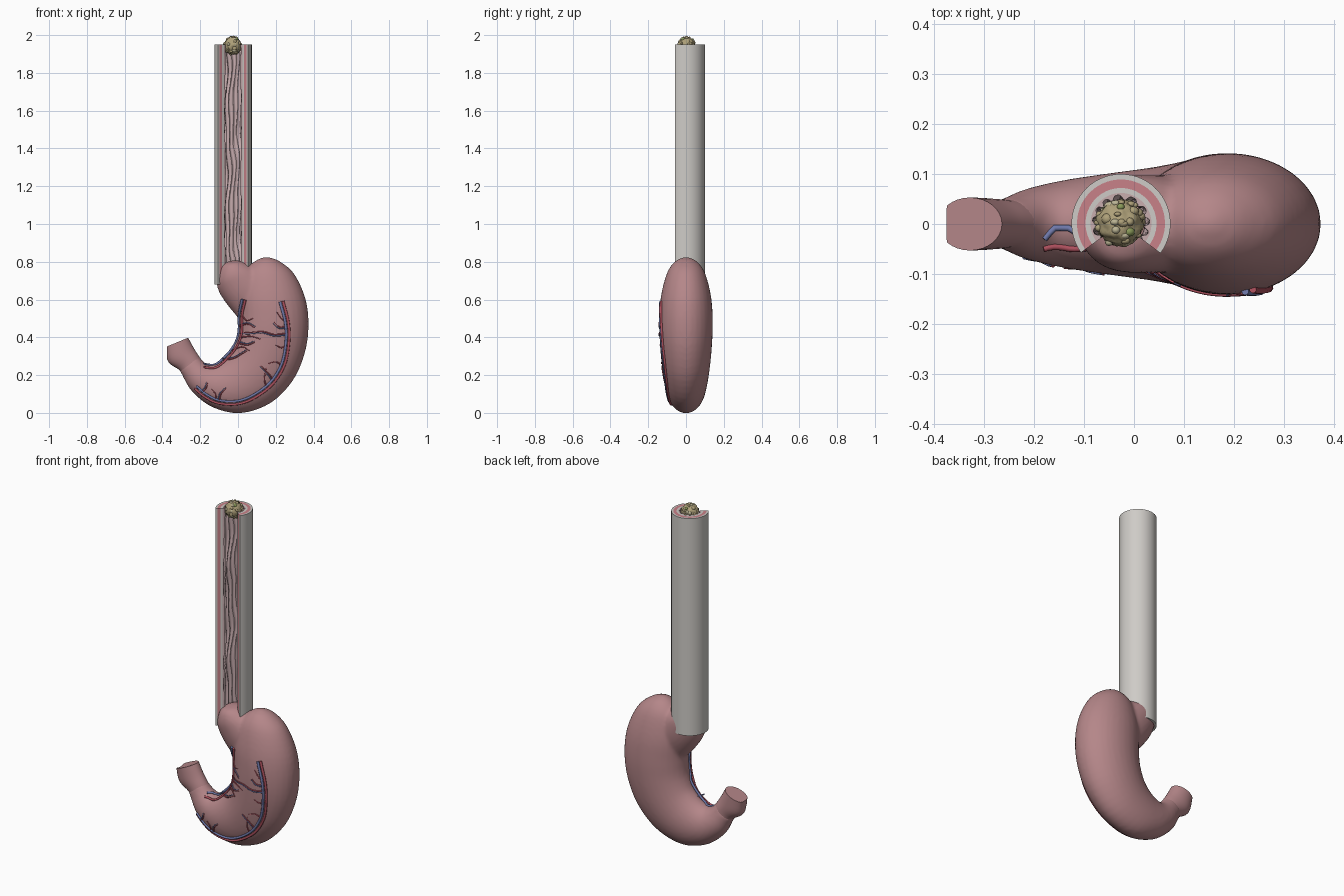
import bpy, bmesh, math, random
from mathutils import Vector, noise
from mathutils.bvhtree import BVHTree

if "Cube" in bpy.data.objects:
    bpy.data.objects.remove(bpy.data.objects["Cube"])

random.seed(4)


def mat(name, r, g, b):
    m = bpy.data.materials.new(name)
    m.diffuse_color = (r, g, b, 1)
    m.use_nodes = True
    m.node_tree.nodes["Principled BSDF"].inputs["Base Color"].default_value = m.diffuse_color
    return m


PINK = mat("stomach_pink", 0.46, 0.24, 0.25)
SEROSA = mat("pale_wall", 0.62, 0.60, 0.57)
MUSCLE = mat("muscle", 0.58, 0.22, 0.25)
MUCOSA = mat("mucosa", 0.58, 0.42, 0.43)
RED = mat("artery", 0.42, 0.08, 0.11)
BLUE = mat("vein", 0.16, 0.19, 0.40)
FOOD = mat("food", 0.42, 0.35, 0.19)
FOOD2 = mat("food_bits", 0.50, 0.46, 0.30)
GREEN = mat("food_green", 0.25, 0.32, 0.10)


def add(name, bm, *mats, angle=40):
    bmesh.ops.recalc_face_normals(bm, faces=bm.faces)
    me = bpy.data.meshes.new(name)
    bm.to_mesh(me)
    bm.free()
    for m in mats:
        me.materials.append(m)
    ob = bpy.data.objects.new(name, me)
    bpy.context.collection.objects.link(ob)
    bpy.ops.object.select_all(action='DESELECT')
    ob.select_set(True)
    bpy.context.view_layer.objects.active = ob
    bpy.ops.object.shade_smooth_by_angle(angle=math.radians(angle))
    return ob


def smooth_path(pts, n):
    """Catmull-Rom resampling of tuples of any length."""
    v = [Vector(p) for p in pts]
    v = [2 * v[0] - v[1]] + v + [2 * v[-1] - v[-2]]
    out = []
    for i in range(1, len(v) - 2):
        a, b, c, d = v[i - 1:i + 3]
        for k in range(n):
            t = k / n
            out.append(0.5 * (2 * b + (c - a) * t + (2 * a - 5 * b + 4 * c - d) * t * t
                              + (3 * b - a - 3 * c + d) * t ** 3))
    return out + [v[-2]]


def loft(bm, sections, n=4, sides=32):
    """Sections: inner x, z, outer x, z, half depth; elliptical rings."""
    rings = []
    for xl, zl, xr, zr, d in smooth_path(sections, n):
        ring = []
        for k in range(sides):
            a = 2 * math.pi * k / sides
            t = 0.5 + 0.5 * math.cos(a)
            x = xl + (xr - xl) * t
            ring.append(bm.verts.new((max(x, -0.375), d * math.sin(a), zl + (zr - zl) * t)))
        rings.append(ring)
    for p, q in zip(rings, rings[1:]):
        for k in range(sides):
            j = (k + 1) % sides
            bm.faces.new((p[k], p[j], q[j], q[k]))
    bm.faces.new(rings[0])
    bm.faces.new(rings[-1][::-1])


# Stomach: main bag and the rounded entrance, fused by a remesh
bm = bmesh.new()
loft(bm, [(.135, .825, .165, .825, .012), (.085, .80, .225, .80, .06), (.03, .74, .298, .735, .102),
          (.0, .62, .356, .61, .133), (.0, .50, .374, .47, .142), (-.006, .41, .355, .32, .138),
          (-.03, .34, .29, .17, .128), (-.06, .30, .17, .05, .115), (-.10, .268, .01, -.002, .102),
          (-.14, .252, -.14, .032, .088), (-.17, .26, -.245, .115, .072),
          (-.195, .285, -.292, .195, .055), (-.215, .31, -.31, .225, .048)])
loft(bm, [(-.05, .803, -.02, .808, .015), (-.093, .775, .025, .803, .07), (-.113, .70, .07, .785, .094),
          (-.10, .64, .13, .75, .098), (-.055, .57, .20, .68, .095), (.02, .48, .28, .58, .08)])
stomach = add("stomach", bm, PINK, angle=180)
m = stomach.modifiers.new("fuse", 'REMESH')
m.mode = 'VOXEL'
m.voxel_size = 0.009
m.use_smooth_shade = True
m = stomach.modifiers.new("soften", 'SMOOTH')
m.factor = 0.5
m.iterations = 8

# Outlet stub with crisp cut end
bm = bmesh.new()
loft(bm, [(-.19, .275, -.285, .18, .05), (-.212, .308, -.308, .225, .049),
          (-.235, .345, -.368, .268, .052), (-.264, .398, -.392, .345, .053)])
add("outlet", bm, PINK)

# Gullet wall: nested layers with an open wedge at the front
CX, Z0, Z1 = -0.026, 0.68, 1.95


def wall_layer(name, outer, inner, material, folds=0.0, na=40, nz=2):
    bm = bmesh.new()
    a0, a1 = math.radians(-37), math.radians(216)
    grid = []
    for i in range(nz):
        z = Z0 + (Z1 - Z0) * i / (nz - 1)
        row = []
        for k in range(na + 1):
            a = a0 + (a1 - a0) * k / na
            w = 0.16 * math.sin(z * 11) + 0.10 * math.sin(z * 23 + 2 * a)
            ri = inner - folds * (0.5 + 0.5 * math.cos(13 * (a + w))) ** 2
            row.append([bm.verts.new((CX + r * math.cos(a), 0.001 + r * math.sin(a), z))
                        for r in (outer, ri)])
        grid.append(row)
    for p, q in zip(grid, grid[1:]):
        for k in range(na):
            for s in (0, 1):
                bm.faces.new((p[k][s], p[k + 1][s], q[k + 1][s], q[k][s]))
        for k in (0, na):
            bm.faces.new((p[k][0], p[k][1], q[k][1], q[k][0]))
    for row in (grid[0], grid[-1]):
        for k in range(na):
            bm.faces.new((row[k][0], row[k + 1][0], row[k + 1][1], row[k][1]))
    add(name, bm, material)


wall_layer("gullet_outer_wall", .099, .088, SEROSA)
wall_layer("gullet_muscle", .088, .071, MUSCLE)
wall_layer("gullet_inner_wall", .071, .061, SEROSA)
wall_layer("gullet_folded_lining", .061, .057, MUCOSA, folds=.010, na=110, nz=80)

# Food lump with crumbs
bm = bmesh.new()
C = Vector((-.028, .002, 1.944))
bmesh.ops.create_icosphere(bm, subdivisions=4, radius=0.046)
for v in bm.verts:
    d = v.co.normalized()
    v.co = d * (0.046 + 0.005 * noise.noise(d * 3) + 0.003 * noise.noise(d * 8)) + C
for i in range(60):
    d = Vector([random.gauss(0, 1) for _ in range(3)]).normalized()
    r = random.uniform(.006, .013)
    new = bmesh.ops.create_icosphere(bm, subdivisions=2, radius=r)['verts']
    flat = random.uniform(.6, 1)
    for v in new:
        v.co = Vector((v.co.x, v.co.y * flat, v.co.z)) + C + d * (0.053 - r)
        for f in v.link_faces:
            f.material_index = 2 if i % 12 == 0 else (1 if i % 3 == 0 else 0)
add("food_lump", bm, FOOD, FOOD2, GREEN)

# Vessels draped on the front of the stomach
bpy.context.view_layer.update()
tree = BVHTree.FromObject(stomach, bpy.context.evaluated_depsgraph_get())


def vessel(name, pts, radius, material, taper=0.8, shift=0.0):
    path = smooth_path(pts, 6)
    out, y = [], -0.05
    for i, p in enumerate(path):
        t = (path[min(i + 1, len(path) - 1)] - path[max(i - 1, 0)]).normalized()
        x, z = p[0] - t[1] * shift, p[1] + t[0] * shift
        hit = tree.ray_cast(Vector((x, -1, z)), Vector((0, 1, 0)))[0]
        if hit:
            y = hit.y
        out.append((x, y - radius * 0.4, z))
    cu = bpy.data.curves.new(name, 'CURVE')
    cu.dimensions = '3D'
    cu.bevel_depth = radius
    cu.bevel_resolution = 2
    cu.use_fill_caps = True
    sp = cu.splines.new('POLY')
    sp.points.add(len(out) - 1)
    for i, co in enumerate(out):
        sp.points[i].co = (*co, 1)
        sp.points[i].radius = 1 - (1 - taper) * i / len(out)
    sp.use_smooth = True
    cu.materials.append(material)
    bpy.context.collection.objects.link(bpy.data.objects.new(name, cu))


greater = [(.23, .59), (.258, .48), (.262, .38), (.24, .26), (.18, .16), (.09, .09), (0, .055),
           (-.10, .058), (-.17, .09), (-.225, .135)]
lesser = [(.03, .60), (.014, .52), (.012, .43), (-.01, .36), (-.06, .295), (-.12, .248), (-.18, .25)]
for label, line in (("greater", greater), ("lesser", lesser)):
    vessel(label + "_artery", line, .0075, RED, shift=.008)
    vessel(label + "_vein", line, .0075, BLUE, shift=-.008)

branches = [[(.26, .42), (.19, .415), (.13, .43), (.05, .425), (.01, .43)],
            [(.255, .48), (.23, .50), (.205, .535)], [(.26, .46), (.22, .455), (.19, .48)],
            [(.02, .52), (.045, .49), (.08, .50)], [(.01, .46), (.05, .47), (.09, .45)],
            [(.01, .40), (.07, .405), (.12, .39)], [(.0, .37), (.05, .36), (.09, .375)],
            [(-.03, .33), (.02, .35), (.06, .33)], [(-.08, .28), (-.02, .29), (.05, .33)],
            [(.235, .25), (.20, .27), (.16, .26)], [(.19, .17), (.16, .21), (.12, .25)],
            [(.15, .14), (.14, .18), (.15, .24)], [(-.10, .06), (-.09, .10), (-.06, .13)],
            [(-.12, .065), (-.12, .10), (-.14, .125)], [(-.19, .11), (-.17, .13), (-.16, .16)],
            [(.26, .36), (.23, .345), (.20, .36)]]
for i, b in enumerate(branches):
    vessel("branch_artery", b, .0045, RED, taper=.35)
    if i % 2 == 0:
        vessel("branch_vein", b, .004, BLUE, taper=.35, shift=.007)
